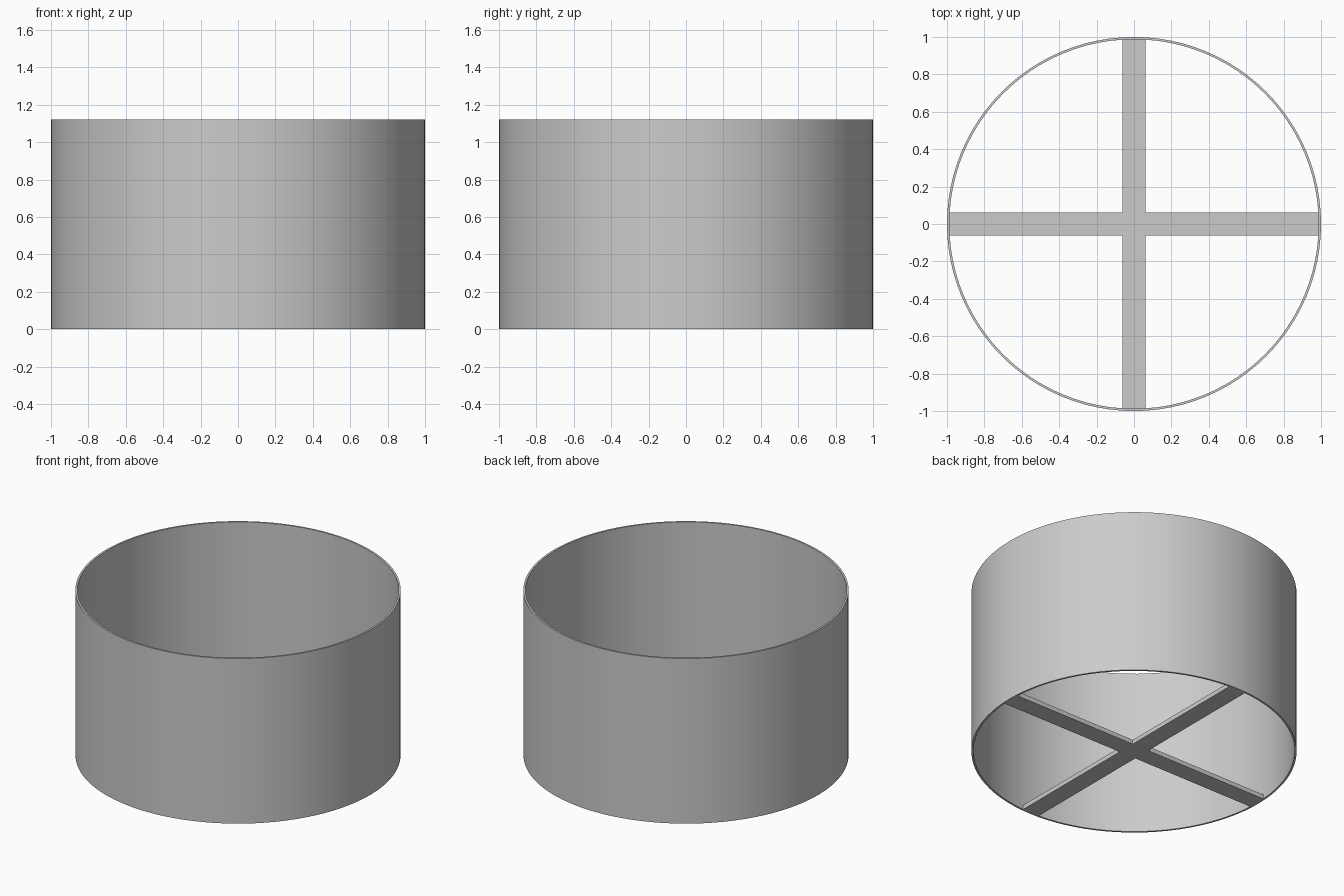
import bpy, bmesh, math

cube = bpy.data.objects.get("Cube")
if cube:
    bpy.data.objects.remove(cube, do_unlink=True)

RADIUS, WALL, HEIGHT = 1.0, 0.0125, 1.12
BAR_WIDTH, BAR_HEIGHT, BAR_REACH = 0.125, 0.03, 0.998
SEGMENTS = 96

grey = bpy.data.materials.new("plain grey")
grey.use_nodes = True
colour = (0.6, 0.6, 0.6, 1)
grey.diffuse_color = colour
grey.node_tree.nodes["Principled BSDF"].inputs["Base Color"].default_value = colour


def add_object(name, bm):
    bmesh.ops.recalc_face_normals(bm, faces=bm.faces)
    mesh = bpy.data.meshes.new(name)
    bm.to_mesh(mesh)
    bm.free()
    mesh.materials.append(grey)
    obj = bpy.data.objects.new(name, mesh)
    bpy.context.collection.objects.link(obj)
    return obj


# Open ring wall: a thin rectangular section swept around z
bm = bmesh.new()
inner = RADIUS - WALL
section = [(inner, 0), (RADIUS, 0), (RADIUS, HEIGHT), (inner, HEIGHT)]
verts = [bm.verts.new((r, 0, z)) for r, z in section]
edges = [bm.edges.new((verts[i], verts[(i + 1) % 4])) for i in range(4)]
bmesh.ops.spin(bm, geom=verts + edges, cent=(0, 0, 0), axis=(0, 0, 1),
               angle=math.tau, steps=SEGMENTS, use_merge=True)
bmesh.ops.remove_doubles(bm, verts=bm.verts, dist=0.0001)
ring = add_object("ring_wall", bm)
bpy.ops.object.select_all(action='DESELECT')
ring.select_set(True)
bpy.context.view_layer.objects.active = ring
bpy.ops.object.shade_smooth_by_angle(angle=math.radians(30))

# Flat cross brace flush with the bottom, extruded from one plus outline
bm = bmesh.new()
half = BAR_WIDTH / 2
arm = [(BAR_REACH, -half), (BAR_REACH, half), (half, half)]
outline = []
for turn in range(4):
    for x, y in arm:
        for _ in range(turn):
            x, y = -y, x
        outline.append(bm.verts.new((x, y, 0)))
base = bm.faces.new(outline)
top = bmesh.ops.extrude_face_region(bm, geom=[base], use_keep_orig=True)
raised = [v for v in top["geom"] if isinstance(v, bmesh.types.BMVert)]
bmesh.ops.translate(bm, verts=raised, vec=(0, 0, BAR_HEIGHT))
add_object("cross_brace", bm)
